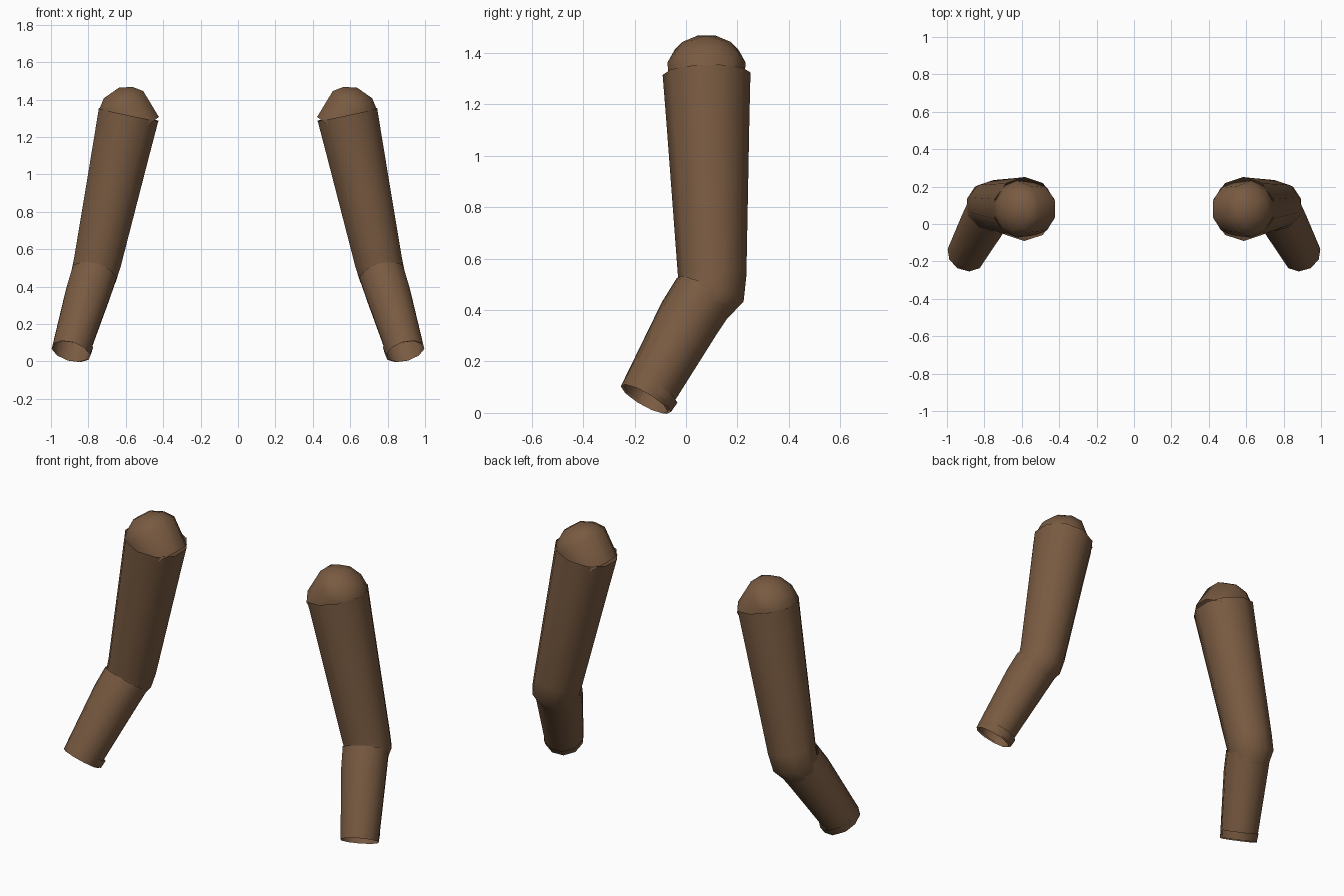
import bpy, bmesh, math
from mathutils import Vector

if "Cube" in bpy.data.objects:
    bpy.data.objects.remove(bpy.data.objects["Cube"])

SIDES = 10
brown = bpy.data.materials.new("brown_cloth")
brown.diffuse_color = (0.19, 0.103, 0.053, 1)
brown.use_nodes = True
brown.node_tree.nodes["Principled BSDF"].inputs["Base Color"].default_value = brown.diffuse_color


def loft(name, rings, cap_start=False, cap_end=False, angle=50):
    """Skin a list of (centre, axis, radius) rings into a smooth tube."""
    bm = bmesh.new()
    loops = []
    for centre, axis, radius in rings:
        axis = Vector(axis).normalized()
        y = Vector((0, 1, 0))
        u = (y - axis * y.dot(axis)).normalized()
        v = axis.cross(u)
        loop = []
        for i in range(SIDES):
            a = 2 * math.pi * i / SIDES
            loop.append(bm.verts.new(Vector(centre) + radius * (u * math.cos(a) + v * math.sin(a))))
        loops.append(loop)
    for a, b in zip(loops, loops[1:]):
        for i in range(SIDES):
            j = (i + 1) % SIDES
            bm.faces.new((a[i], a[j], b[j], b[i]))
    if cap_start:
        bm.faces.new(loops[0])
    if cap_end:
        bm.faces.new(loops[-1])
    bmesh.ops.recalc_face_normals(bm, faces=bm.faces)
    mesh = bpy.data.meshes.new(name)
    bm.to_mesh(mesh)
    bm.free()
    mesh.materials.append(brown)
    obj = bpy.data.objects.new(name, mesh)
    bpy.context.collection.objects.link(obj)
    bpy.ops.object.select_all(action='DESELECT')
    obj.select_set(True)
    bpy.context.view_layer.objects.active = obj
    bpy.ops.object.shade_smooth_by_angle(angle=math.radians(angle))
    return obj


for side, s in (("left", 1), ("right", -1)):
    def P(x, y, z):
        return Vector((s * x, y, z))

    # upper sleeve, tapering to a bent elbow tucked inside the forearm
    shoulder, elbow = P(0.585, 0.08, 1.32), P(0.752, 0.102, 0.53)
    down = elbow - shoulder
    fore = P(0.12, -0.24, -0.415)
    loft(side + "_upper_sleeve", [
        (shoulder, down, 0.171),
        (shoulder.lerp(elbow, 0.22), down, 0.162),
        (elbow, down, 0.133),
        (P(0.772, 0.098, 0.455), down.normalized() + 0.6 * fore.normalized(), 0.128),
        (P(0.79, 0.05, 0.40), fore, 0.108)])

    # faceted shoulder dome with a flat disc facing up and outward
    centre = P(0.585, 0.08, 1.305)
    tilt = math.radians(55)
    axis = P(math.cos(tilt), 0, math.sin(tilt))
    dome = []
    for deg in (18, 44, 65, 123):
        a = math.radians(deg)
        dome.append((centre + axis * 0.168 * math.cos(a), axis, 0.168 * math.sin(a)))
    loft(side + "_shoulder_dome", dome, cap_start=True)

    # forearm sleeve, open at the wrist
    wrist = P(0.896, -0.162, 0.054)
    loft(side + "_forearm_sleeve", [
        (P(0.77, 0.075, 0.465), fore, 0.127),
        (P(0.80, 0.015, 0.372), fore, 0.125),
        (wrist, fore, 0.105)])

    # short cuff band sitting slightly behind the wrist opening
    d = fore.normalized()
    shift = P(-0.006, 0.010, -0.006)
    loft(side + "_cuff", [
        (wrist - d * 0.05 + shift, fore, 0.108),
        (wrist - d * 0.005 + shift, fore, 0.104)])
